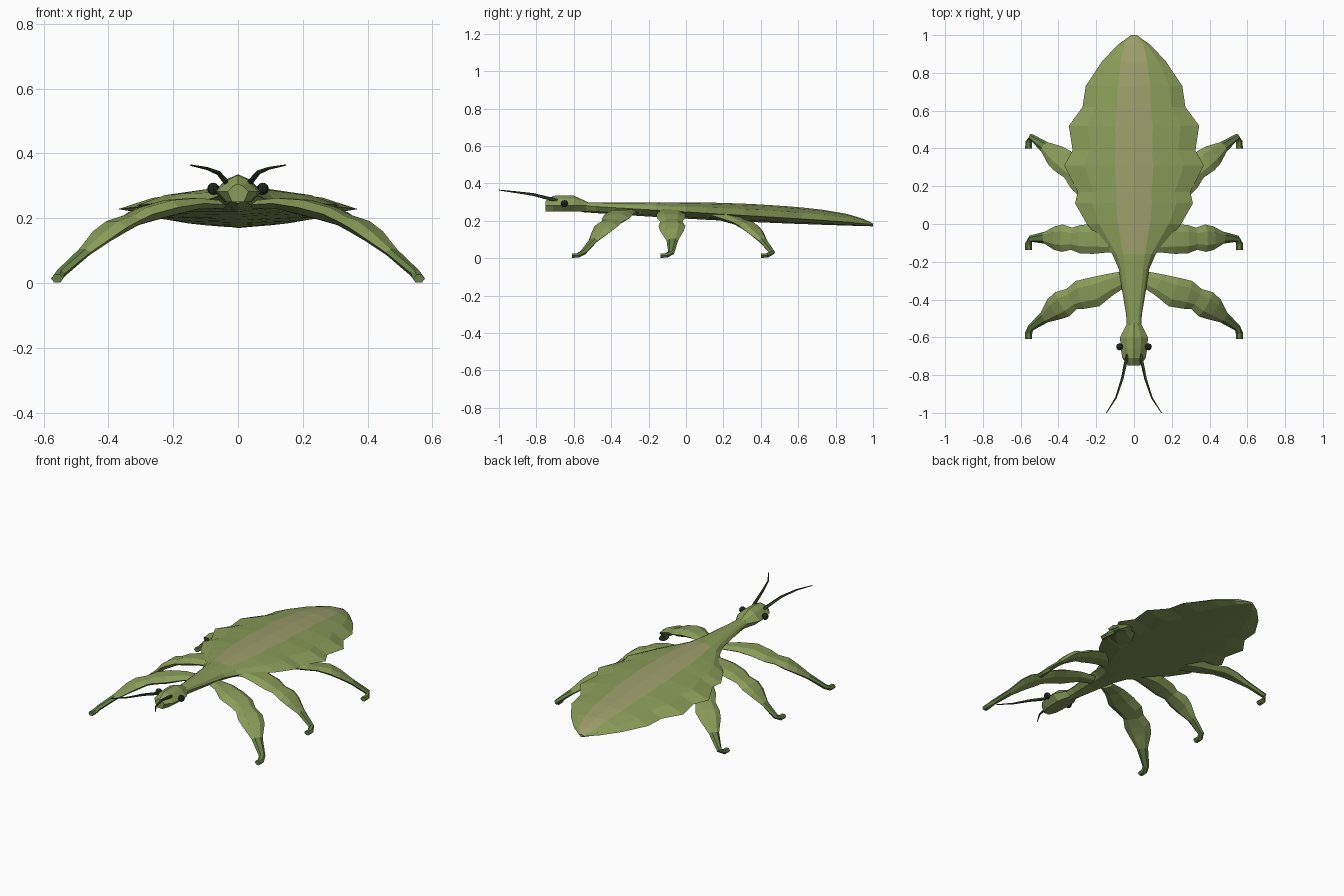
import bpy, bmesh, math
from mathutils import Vector

if "Cube" in bpy.data.objects:
    bpy.data.objects.remove(bpy.data.objects["Cube"])


def material(name, rgb):
    m = bpy.data.materials.new(name)
    m.diffuse_color = (*rgb, 1)
    m.use_nodes = True
    m.node_tree.nodes["Principled BSDF"].inputs["Base Color"].default_value = m.diffuse_color
    return m


GREEN = material("leaf green", (0.25, 0.33, 0.10))
PALE = material("pale midrib", (0.34, 0.34, 0.15))
FOOT = material("foot green", (0.13, 0.21, 0.06))
DARK = material("dark green", (0.04, 0.06, 0.025))
BLACK = material("eye black", (0.015, 0.02, 0.015))


def loft(name, rings, mats, pick=lambda row, col: 0):
    """Skin a list of equal-sized point rings and cap both ends."""
    bm = bmesh.new()
    vr = [[bm.verts.new(p) for p in r] for r in rings]
    n = len(vr[0])
    for i in range(len(vr) - 1):
        for j in range(n):
            k = (j + 1) % n
            f = bm.faces.new((vr[i][j], vr[i][k], vr[i + 1][k], vr[i + 1][j]))
            f.material_index = pick(i, j)
    bm.faces.new(vr[0])
    bm.faces.new(vr[-1]).material_index = pick(len(vr) - 2, n // 2)
    bmesh.ops.recalc_face_normals(bm, faces=bm.faces)
    me = bpy.data.meshes.new(name)
    bm.to_mesh(me)
    bm.free()
    for m in mats:
        me.materials.append(m)
    ob = bpy.data.objects.new(name, me)
    bpy.context.collection.objects.link(ob)
    return ob


def limb(name, pts, widths, flat, sides, mats, pick=lambda row, col: 0):
    """Tube along pts; flat is the thickness to width ratio."""
    pts = [Vector(p) for p in pts]
    rings = []
    for i, (p, w) in enumerate(zip(pts, widths)):
        t = pts[min(i + 1, len(pts) - 1)] - pts[max(i - 1, 0)]
        across = t.cross(Vector((0, 0, 1))).normalized()
        up = across.cross(t.normalized())
        h = w * flat if w > 0.04 else min(w, 0.014)
        angles = [2 * math.pi * k / sides for k in range(sides)]
        rings.append([p + across * w * math.cos(a) + up * h * math.sin(a)
                      for a in angles])
    return loft(name, rings, mats, pick)


def mirrored(half):
    """Close a right-hand profile running from top centre to bottom centre."""
    return half + [(-x, z) for x, z in half[-2:0:-1]]


# Leaf body and neck: half width along y, heights follow smooth rules
outline = [(-0.56, 0.036), (-0.48, 0.042), (-0.34, 0.065), (-0.24, 0.08),
           (-0.16, 0.115), (0, 0.25), (0.11, 0.312), (0.17, 0.298),
           (0.31, 0.37), (0.39, 0.325), (0.52, 0.345), (0.62, 0.272),
           (0.73, 0.256), (0.86, 0.17), (0.95, 0.085), (1, 0.014)]


def leaf_ring(y, w):
    top = 0.298 - 0.07 * max(y, 0) ** 2 - 0.043 * max(y, 0) ** 10
    edge = 0.247 - 0.06 * y - 0.009 * max(y, 0) ** 8
    bottom = 0.211 - 0.055 * y + 0.014 * y * y
    s = min(0.17 * math.sqrt(w), 0.6 * w)
    m = 0.4 * s + 0.6 * w
    half = [(0, top), (s, top - 0.12 * (top - edge)), (m, edge + 0.55 * (top - edge)),
            (w, edge), (0.6 * w, edge + 0.75 * (bottom - edge)), (0, bottom)]
    return [(x, y, z) for x, z in mirrored(half)]


loft("leaf_body", [leaf_ring(*r) for r in outline], [GREEN, PALE],
     lambda i, j: 1 if i >= 4 and j in (0, 9) else 0)

# Head: y, half width, top height
head = [(-0.525, 0.036, 0.3), (-0.6, 0.074, 0.334), (-0.66, 0.07, 0.336),
        (-0.71, 0.062, 0.333), (-0.75, 0.032, 0.306)]
loft("head", [[(x, y, z) for x, z in mirrored(
    [(0, t), (0.5 * w, 0.7 * t + 0.085), (w, 0.282), (0.55 * w, 0.25), (0, 0.25)])]
    for y, w, t in head], [GREEN])

# Legs share one profile (x, z, half width); each has its own sweep in y
leg_profile = [(0.05, 0.242, 0.042), (0.13, 0.246, 0.058), (0.21, 0.234, 0.08),
               (0.285, 0.213, 0.077), (0.33, 0.194, 0.06), (0.38, 0.172, 0.074),
               (0.42, 0.145, 0.064), (0.475, 0.095, 0.032), (0.547, 0.03, 0.018),
               (0.558, 0.014, 0.019)]
leg_sweep = {
    "front_leg": (1.0, [-.29, -.32, -.36, -.375, -.397, -.425, -.45, -.495, -.55, -.578]),
    "middle_leg": (0.98, [-.11, -.095, -.08, -.08, -.078, -.075, -.075, -.073, -.078, -.105]),
    "back_leg": (0.92, [.02, .09, .17, .24, .285, .335, .365, .41, .462, .433]),
}

for side, tag in ((1, "left"), (-1, "right")):
    for name, (scale, ys) in leg_sweep.items():
        pts = [(side * x, y, z) for (x, z, w), y in zip(leg_profile, ys)]
        widths = [w * scale for x, z, w in leg_profile]
        # Toe pad pointing forward
        pts.append((pts[-1][0], ys[-1] - 0.032, 0.014))
        widths.append(0.018)
        limb(f"{name}_{tag}", pts, widths, 0.33, 6, [GREEN, FOOT],
             lambda i, j: 1 if i >= 7 else 0)
    # Antenna
    feeler = [(0.034, -0.69, 0.308), (0.062, -0.82, 0.341),
              (0.095, -0.92, 0.354), (0.146, -1, 0.364)]
    limb(f"antenna_{tag}", [(side * x, y, z) for x, y, z in feeler],
         [0.01 - 0.0026 * i for i in range(4)], 1, 5, [DARK])
    # Eye
    bpy.ops.mesh.primitive_uv_sphere_add(segments=8, ring_count=6, radius=0.019,
                                         location=(side * 0.076, -0.65, 0.291))
    eye = bpy.context.object
    eye.name = f"eye_{tag}"
    eye.data.materials.append(BLACK)
